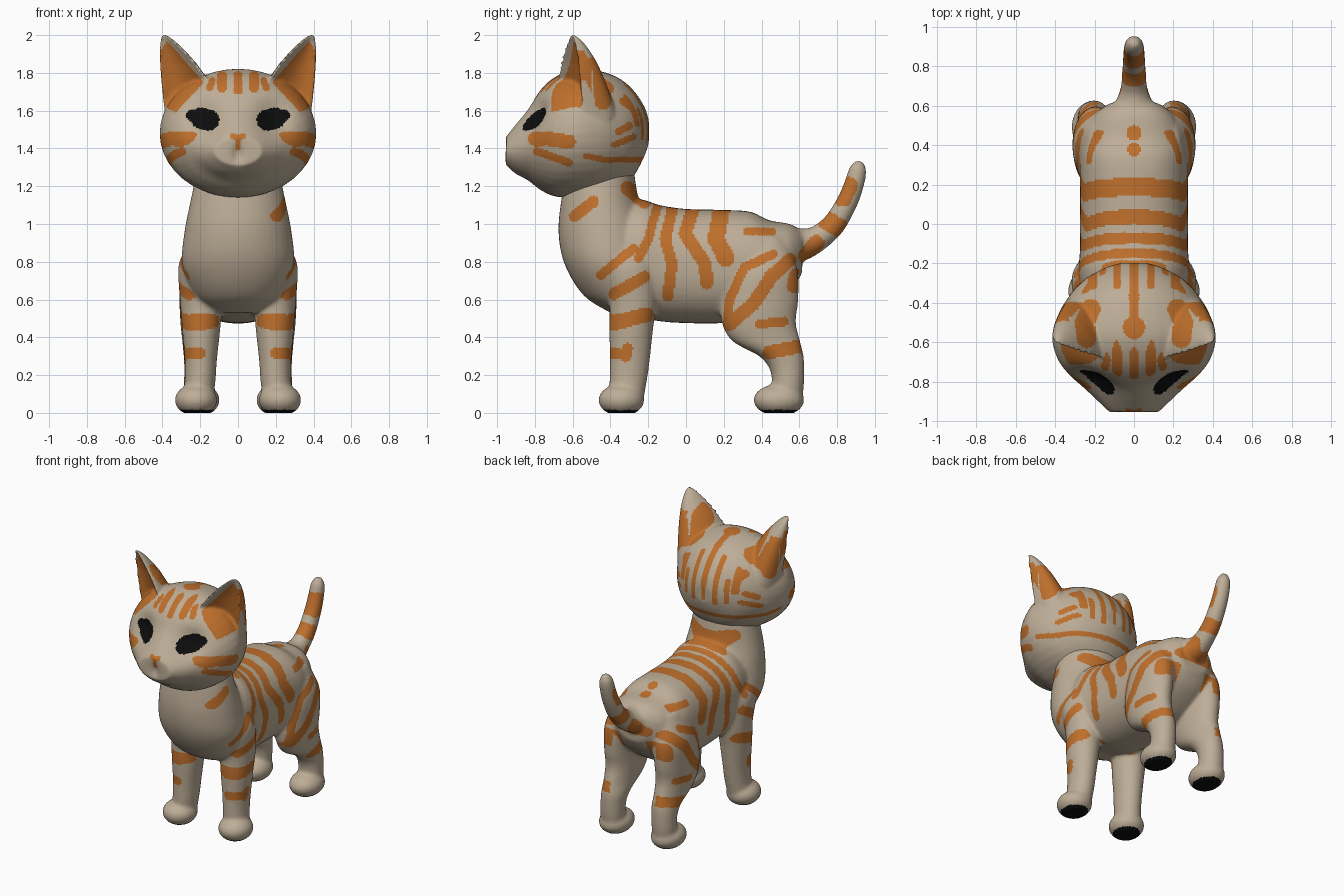
import bpy, bmesh, math
from mathutils import Vector as V

if "Cube" in bpy.data.objects:
    bpy.data.objects.remove(bpy.data.objects["Cube"])


def material(name, rgb):
    m = bpy.data.materials.new(name)
    m.diffuse_color = (*rgb, 1)
    m.use_nodes = True
    m.node_tree.nodes["Principled BSDF"].inputs["Base Color"].default_value = m.diffuse_color
    return m


MATS = [material("cream fur", (0.51, 0.42, 0.31)),
        material("orange stripes", (0.52, 0.16, 0.025)),
        material("black", (0.004, 0.004, 0.004))]
ORANGE, BLACK = 1, 2


def skin(bm, rings):
    """Closed tube through rings of points."""
    vs = [[bm.verts.new(p) for p in r] for r in rings]
    n = len(vs[0])
    for a, b in zip(vs, vs[1:]):
        for i in range(n):
            bm.faces.new((a[i], a[(i + 1) % n], b[(i + 1) % n], b[i]))
    bm.faces.new(vs[0][::-1])
    bm.faces.new(vs[-1])


def loft(bm, secs, axis=None, power=2.0, side=1, steps=6, n=40):
    """Smooth loft; each section is (x, y, z, half width in x, half depth)."""
    S = []
    for i in range(len(secs) - 1):
        p = [secs[max(0, min(len(secs) - 1, i + k))] for k in (-1, 0, 1, 2)]
        for j in range(steps):
            t = j / steps
            S.append([0.5 * (2 * b + (c - a) * t + (2 * a - 5 * b + 4 * c - d) * t * t
                             + (3 * b - a - 3 * c + d) * t ** 3) for a, b, c, d in zip(*p)])
    S.append(secs[-1])
    rings = []
    for i, s in enumerate(S):
        tan = axis or (V(S[min(i + 1, len(S) - 1)][:3]) - V(S[max(i - 1, 0)][:3])).normalized()
        v = V((1, 0, 0)).cross(V(tan))
        ring = []
        for k in range(n):
            c, d = math.cos(k * math.tau / n), math.sin(k * math.tau / n)
            f = lambda q: math.copysign(abs(q) ** (2 / power), q)
            ring.append(V((s[0] * side + s[3] * f(c), s[1], s[2])) + v * s[4] * f(d))
        rings.append(ring)
    skin(bm, rings)


def ball(bm, c, r):
    ret = bmesh.ops.create_uvsphere(bm, u_segments=32, v_segments=20, radius=1)
    for v in ret["verts"]:
        v.co = V([c[i] + r[i] * v.co[i] for i in range(3)])


def fuse(name, bm, smooth, voxel=0.01):
    """Merge overlapping parts into one smooth skin."""
    bmesh.ops.recalc_face_normals(bm, faces=bm.faces)
    me = bpy.data.meshes.new(name)
    bm.to_mesh(me)
    ob = bpy.data.objects.new(name, me)
    bpy.context.collection.objects.link(ob)
    r = ob.modifiers.new("fuse", "REMESH")
    r.mode, r.voxel_size = "VOXEL", voxel
    s = ob.modifiers.new("soften", "SMOOTH")
    s.factor, s.iterations = 0.5, smooth
    dg = bpy.context.evaluated_depsgraph_get()
    new = bpy.data.meshes.new_from_object(ob.evaluated_get(dg))
    ob.modifiers.clear()
    ob.data = new
    for m in MATS:
        new.materials.append(m)
    new.polygons.foreach_set("use_smooth", [True] * len(new.polygons))
    return ob


def near(px, py, pts, r):
    for (ax, ay), (bx, by) in zip(pts, pts[1:]):
        dx, dy = bx - ax, by - ay
        t = max(0, min(1, ((px - ax) * dx + (py - ay) * dy) / (dx * dx + dy * dy)))
        if (px - ax - t * dx) ** 2 + (py - ay - t * dy) ** 2 < r * r:
            return True
    return False


def paint(ob, marks, mat=ORANGE):
    """Marks are mirrored brush strokes (view, radius, points, smallest x) seen along an axis."""
    boxes = []
    for view, r, pts, *xmin in marks:
        a, b = zip(*pts)
        boxes.append((view, r, pts, xmin[0] if xmin else 0,
                      min(a) - r, max(a) + r, min(b) - r, max(b) + r))
    for f in ob.data.polygons:
        x, y, z = f.center
        nx, ny, nz = f.normal
        nx, ax = (nx, x) if x > 0 else (-nx, -x)
        see = {"side": (y, z, nx > -0.3), "front": (ax, z, ny < -0.05 and y < -.2),
               "back": (ax, z, ny > 0.3), "top": (ax, y, nz > 0.1),
               "one": (y, z, x > 0)}
        for view, r, pts, xm, a0, a1, b0, b1 in boxes:
            u, w, ok = see[view]
            if ok and ax >= xm and a0 < u < a1 and b0 < w < b1 and near(u, w, pts, r):
                f.material_index = mat
                break


# ---------- head with ears ----------
bm = bmesh.new()
outline = [(-.197, 1.55, 1.43, .06), (-.22, 1.62, 1.36, .14), (-.28, 1.71, 1.25, .25),
           (-.36, 1.775, 1.19, .325), (-.46, 1.81, 1.15, .385), (-.58, 1.82, 1.14, .415),
           (-.69, 1.78, 1.145, .385), (-.77, 1.71, 1.18, .325), (-.835, 1.61, 1.23, .255),
           (-.90, 1.53, 1.265, .185), (-.955, 1.46, 1.31, .125)]
loft(bm, [(0, y, (t + b) / 2, w, (t - b) / 2) for y, t, b, w in outline], (0, 1, 0))
for s in (1, -1):
    A, B, tip = V((.145, -.69, 1.74)), V((.385, -.55, 1.57)), V((.40, -.605, 2.03))
    mid = (A + B) / 2
    hollow = mid + V((-.01, .13, 0))
    back = (V((.40, -.25, 1.62)), V((.13, -.42, 1.78)))
    rings = []
    for k in range(21):
        h = max(.01, k / 20) * 1.15
        size = h ** .66
        ring = []
        for a, c, d, b in ((A, A.lerp(hollow, .67), B.lerp(hollow, .67), B), (B, *back, A)):
            for j in range(16):
                t = j / 16
                u = 1 - t
                p = a * u ** 3 + c * 3 * u * u * t + d * 3 * u * t * t + b * t ** 3
                p = tip.lerp(mid, h) + (p - mid) * size
                ring.append(V((p.x * s, p.y, p.z)))
        rings.append(ring)
    skin(bm, rings)
head = fuse("head", bm, 8, .009)
top = max(v.co.z for v in head.data.vertices)
for v in head.data.vertices:
    c = v.co
    if c.z > 1.85:  # ear tips reach full height
        c.z = 1.85 + (c.z - 1.85) * .15 / (top - 1.85)
    if c.y < -.6:   # eye sockets and the groove under the nose
        c.y += .06 * math.exp(-((abs(c.x) - .19) ** 2 + (c.z - 1.56) ** 2) / .010)
        c.y += .02 * math.exp(-(c.x / .03) ** 2 - ((c.z - 1.37) / .05) ** 2)

paint(head, [  # cheeks, back of head, ear backs
    ("side", .037, [(-.80, 1.45), (-.72, 1.45), (-.62, 1.435)], .2),
    ("side", .021, [(-.79, 1.385), (-.62, 1.325)], .2),
    ("side", .016, [(-.53, 1.36), (-.43, 1.34), (-.19, 1.34)]),
    ("side", .02, [(-.355, 1.49), (-.30, 1.52)], .2),
    ("side", .023, [(-.33, 1.65), (-.25, 1.60)], .2),
    ("side", .017, [(-.38, 1.42), (-.28, 1.46)], .2),
    ("side", .045, [(-.45, 1.80), (-.44, 1.65)], .2),
    ("side", .025, [(-.495, 1.86), (-.49, 1.84)], .33),
    ("top", .05, [(.22, -.43), (.25, -.5), (.24, -.58)], .17),
    ("top", .026, [(0, -.2), (0, -.5)]), ("top", .055, [(0, -.52), (0, -.53)]),
    ("top", .02, [(.085, -.2), (.085, -.31)]), ("top", .024, [(.21, -.24), (.21, -.31)]),
    ("back", .017, [(0, 1.65), (0, 1.46)]), ("back", .017, [(.085, 1.65), (.085, 1.44)]),
    ("back", .017, [(.16, 1.6), (.16, 1.46)])])
paint(head, [  # forehead and nose
    ("front", .025, [(0, 1.785), (0, 1.71)]), ("front", .025, [(.085, 1.785), (.085, 1.72)]),
    ("front", .018, [(.135, 1.76), (.15, 1.72)]),
    ("front", .015, [(0, 1.455), (.028, 1.465)]), ("front", .012, [(0, 1.46), (0, 1.40)])])
paint(head, [("front", .056, [(.155, 1.55), (.195, 1.56)]),  # eyes
             ("front", .03, [(.2, 1.57), (.245, 1.575)])], BLACK)
# inner ears
inner = [(.18, 1.75), (.33, 1.59), (.385, 1.62), (.425, 1.9), (.375, 1.97)]
for f in head.data.polygons:
    x, z = abs(f.center.x), f.center.z
    out = f.normal.x * math.copysign(.45, f.center.x) - f.normal.y * .9
    if out > .1 and f.center.y < -.5 and all(
            (b[0] - a[0]) * (z - a[1]) - (b[1] - a[1]) * (x - a[0]) > 0
            for a, b in zip(inner, inner[1:] + inner[:1])):
        f.material_index = ORANGE

# ---------- body: chest, torso, legs, paws, tail ----------
bm = bmesh.new()
loft(bm, [(0, -.30, .53, .14, .10), (0, -.36, .62, .23, .18), (0, -.40, .78, .295, .24),
          (0, -.43, .95, .285, .245), (0, -.455, 1.13, .25, .205), (0, -.45, 1.32, .21, .17)],
     (0, 0, 1))
trunk = [(-.48, .95, .65, .16), (-.40, 1.08, .56, .25), (-.25, 1.13, .51, .28),
         (-.14, 1.10, .485, .275), (0, 1.08, .475, .275), (.19, 1.075, .475, .275),
         (.34, 1.065, .50, .275), (.44, 1.02, .55, .26), (.55, 1.0, .64, .205),
         (.615, .96, .74, .12)]
loft(bm, [(0, y, (t + b) / 2, w, (t - b) / 2) for y, t, b, w in trunk], (0, 1, 0), 2.3)
loft(bm, [(0, .50, .89, .13, .10), (0, .60, .89, .10, .09), (0, .69, .92, .068, .07),
          (0, .78, .995, .06, .062), (0, .85, 1.11, .056, .057), (0, .89, 1.21, .052, .053),
          (0, .91, 1.29, .045, .046), (0, .917, 1.335, .02, .02)])
for s in (1, -1):
    loft(bm, [(.18, -.30, .90, .08, .10), (.2, -.30, .78, .115, .14), (.195, -.28, .6, .112, .127),
              (.195, -.29, .45, .102, .117), (.197, -.297, .285, .086, .106),
              (.2, -.305, .18, .082, .1), (.21, -.315, .07, .08, .09)], (0, 0, 1), 2, s)
    loft(bm, [(.16, .42, .93, .07, .10), (.19, .41, .76, .115, .18), (.2, .39, .6, .11, .205),
              (.2, .385, .48, .105, .197), (.2, .425, .38, .095, .18), (.2, .505, .30, .088, .118),
              (.203, .535, .23, .082, .092), (.205, .54, .15, .082, .085),
              (.205, .53, .07, .08, .085)], (0, 0, 1), 2, s)
    ball(bm, (.222 * s, -.342, .068), (.113, .122, .085))
    ball(bm, (.207 * s, .492, .068), (.11, .135, .085))
body = fuse("body_with_legs_and_tail", bm, 16)
for v in body.data.vertices:
    v.co.z = max(v.co.z, 0)

paint(body, [  # neck, shoulders and flanks
    ("side", .038, [(-.31, 1.19), (-.22, 1.12)]),
    ("one", .03, [(-.59, 1.04), (-.49, 1.12)], .08),
    ("side", .025, [(-.45, .73), (-.28, .87)], .1),
    ("side", .024, [(-.15, 1.10), (-.2, .92), (-.25, .82)]),
    ("side", .03, [(-.07, 1.09), (-.11, .92), (-.075, .79), (-.095, .62)]),
    ("side", .035, [(.04, 1.09), (-.005, .95), (.10, .79), (.11, .69)]),
    ("side", .045, [(.19, 1.09), (.16, .92), (.21, .82)]),
    ("side", .02, [(.32, .96), (.46, .96)], .08),
    ("top", .037, [(0, .46), (0, .465)]), ("top", .032, [(0, .375), (0, .38)])])
paint(body, [  # legs
    ("side", .032, [(-.38, .63), (-.22, .72)], .1),
    ("side", .04, [(-.40, .47), (-.21, .52)], .1), ("front", .036, [(.13, .485), (.28, .485)], .1),
    ("front", .03, [(.2, .315), (.26, .315)]), ("side", .03, [(-.32, .30), (-.31, .34)], .12),
    ("side", .025, [(.22, .47), (.23, .60), (.31, .77), (.46, .84)], .1),
    ("side", .036, [(.23, .47), (.36, .58), (.45, .72), (.55, .81)], .1),
    ("side", .025, [(.39, .47), (.52, .485)], .1),
    ("side", .036, [(.44, .32), (.62, .355)], .1), ("side", .035, [(.57, .67), (.58, .73)], .1)])
paint(body, [  # tail bands
    ("side", .042, [(.635, .83), (.69, .90)]), ("side", .05, [(.745, 1.02), (.81, .98)]),
    ("side", .05, [(.83, 1.14), (.86, 1.20)])])
# black soles
for f in body.data.polygons:
    if f.center.z < .016:
        f.material_index = BLACK
